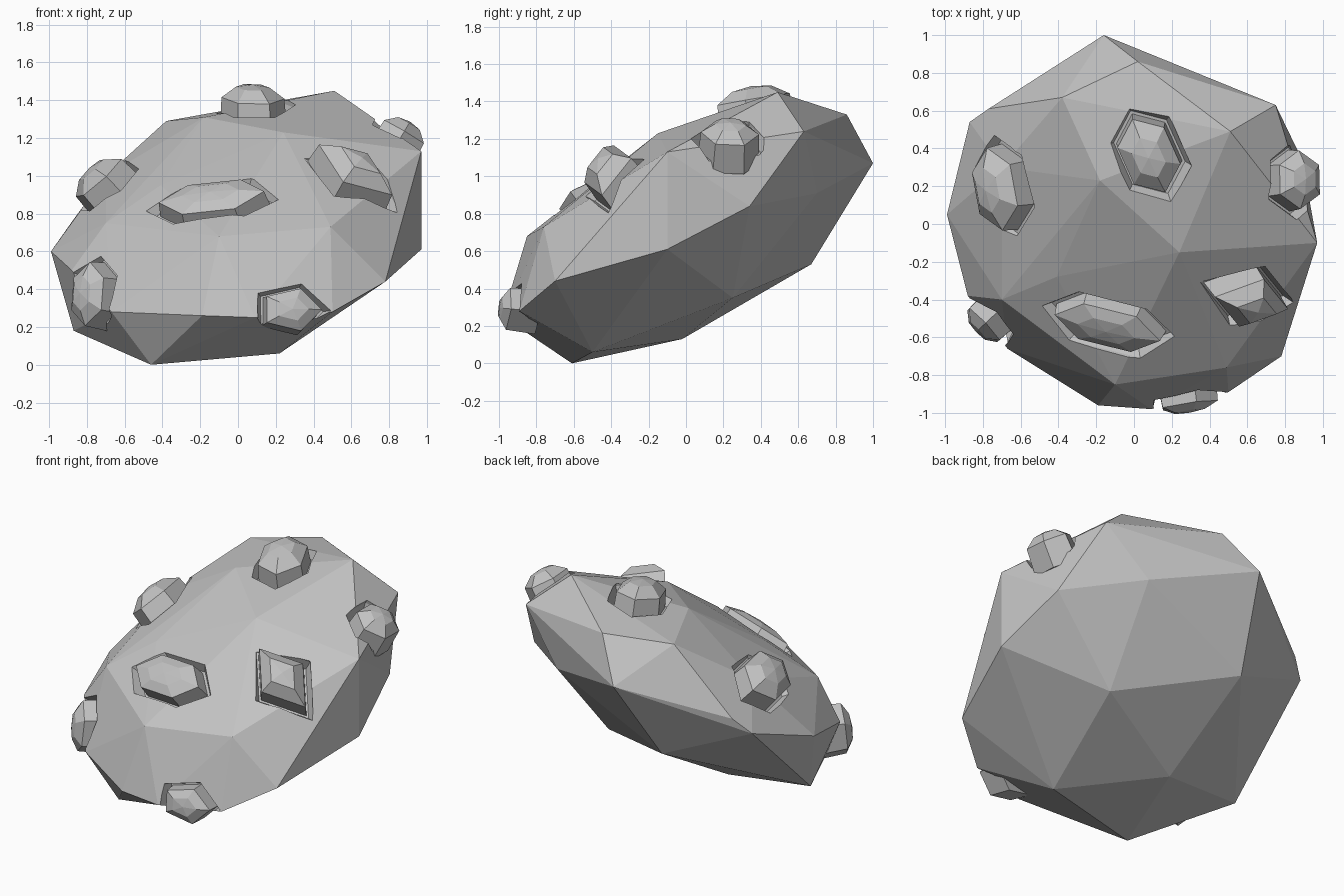
import bpy, bmesh, math
from mathutils import Vector
from mathutils.bvhtree import BVHTree

if "Cube" in bpy.data.objects:
    bpy.data.objects.remove(bpy.data.objects["Cube"])

stone = bpy.data.materials.new("grey stone")
stone.diffuse_color = (0.54, 0.54, 0.54, 1)
stone.use_nodes = True
stone.node_tree.nodes["Principled BSDF"].inputs["Base Color"].default_value = stone.diffuse_color

def finish(bm, name):
    bmesh.ops.recalc_face_normals(bm, faces=bm.faces[:])
    me = bpy.data.meshes.new(name)
    bm.to_mesh(me)
    me.materials.append(stone)
    ob = bpy.data.objects.new(name, me)
    bpy.context.collection.objects.link(ob)
    return ob

# Rock body: flat-faced hull around a few corner points
corners = [
    (-.16, 1, 1.07), (.02, .86, 1.33), (.51, .49, 1.45), (-.38, .67, 1.29),
    (-.77, .61, .87), (-.87, .54, .77), (.75, .63, 1.24), (.75, -.08, 1.15),
    (.97, -.1, 1.13), (.97, -.1, .61), (.89, .34, .84), (.78, -.7, .44),
    (.5, -.89, .28), (.22, -.5, .06), (-.46, -.61, 0), (-.87, -.08, .18),
    (-.19, -.96, .26), (-.67, -.66, .28), (.09, -.98, .25), (-.1, -.85, .68),
    (.49, -.76, .73), (-.7, -.4, .75), (-.99, .05, .6), (.24, -.15, 1.23),
    (-.18, .23, 1.31), (-.41, -.28, .95), (-.29, .67, .53), (-.3, -.02, .13),
    (.47, .7, .91), (.4, .25, .35), (-.7, .3, 1), (-.88, -.38, .5)]
bm = bmesh.new()
for c in corners:
    bm.verts.new(c)
res = bmesh.ops.convex_hull(bm, input=bm.verts[:])
junk = {g for g in res["geom_interior"] + res["geom_unused"] if isinstance(g, bmesh.types.BMVert)}
bmesh.ops.delete(bm, geom=list(junk), context='VERTS')
tree = BVHTree.FromBMesh(bm)
body = finish(bm, "rock_body")

def stack(name, origin, n, u, ru, rv, sides, rings, apex=None):
    """Rings of (scale, height) along normal n, closed at both ends."""
    v = n.cross(u)
    bm = bmesh.new()
    loops = []
    for s, h in rings:
        loops.append([bm.verts.new(origin + n * h
                      + u * (math.cos(2 * math.pi * i / sides) * ru * s)
                      + v * (math.sin(2 * math.pi * i / sides) * rv * s))
                      for i in range(sides)])
    bm.faces.new(loops[0][::-1])
    for a, b in zip(loops, loops[1:]):
        for i in range(sides):
            j = (i + 1) % sides
            bm.faces.new((a[i], a[j], b[j], b[i]))
    if apex is None:
        bm.faces.new(loops[-1])
    else:
        top = bm.verts.new(origin + n * apex)
        for i in range(sides):
            bm.faces.new((loops[-1][i], loops[-1][(i + 1) % sides], top))
    return finish(bm, name)

def combine(tool, operation):
    """Apply a boolean to the body and remove the tool."""
    tool.hide_render = True
    mod = body.modifiers.new("combine", 'BOOLEAN')
    mod.operation = operation
    mod.solver = 'EXACT'
    mod.object = tool
    bpy.context.view_layer.update()
    dg = bpy.context.evaluated_depsgraph_get()
    mesh = bpy.data.meshes.new_from_object(body.evaluated_get(dg))
    body.modifiers.clear()
    body.data = mesh
    bpy.data.objects.remove(tool)

# Craters: centre, normal, long axis, long and short radius, sides, bump height
craters = [
    ((.08, .37, 1.36), (-.02, -.17, .97), (-.24, .53, .1), .29, .21, 6, .12),
    ((.83, .23, 1.15), (.5, .05, .85), (0, 1, 0), .21, .19, 6, .11),
    ((.61, -.4, 1.01), (.4, -.58, .72), (.51, -.1, -.32), .32, .21, 4, .15),
    ((-.13, -.52, .85), (-.23, -.6, .77), (.74, -.2, .1), .39, .19, 6, .06),
    ((-.7, .19, .95), (-.65, -.1, .7), (.12, -.56, 0), .3, .22, 6, .12),
    ((-.76, -.5, .37), (-.72, -.68, .1), (0, 0, 1), .23, .18, 6, .09),
    ((.28, -.94, .29), (.15, -.97, .1), (1, .1, 0), .22, .16, 5, .07)]
for c, n, u, ru, rv, sides, h in craters:
    n = Vector(n).normalized()
    u = Vector(u)
    u = (u - n * u.dot(n)).normalized()
    hit = tree.ray_cast(Vector(c) + n, -n)[0] or Vector(c)
    # Sunken pit cut into the body
    combine(stack("pit_cutter", hit, n, u, ru, rv, sides,
                  [(.84, -.07), (1, 0), (1, .3)]), 'DIFFERENCE')
    # Faceted bump rising from the pit, merged so nothing lies hidden inside
    combine(stack("crater_bump", hit, n, u, ru, rv, sides,
                  [(.79, -.13), (.74, h * .4), (.4, h * .88)], apex=h), 'UNION')
